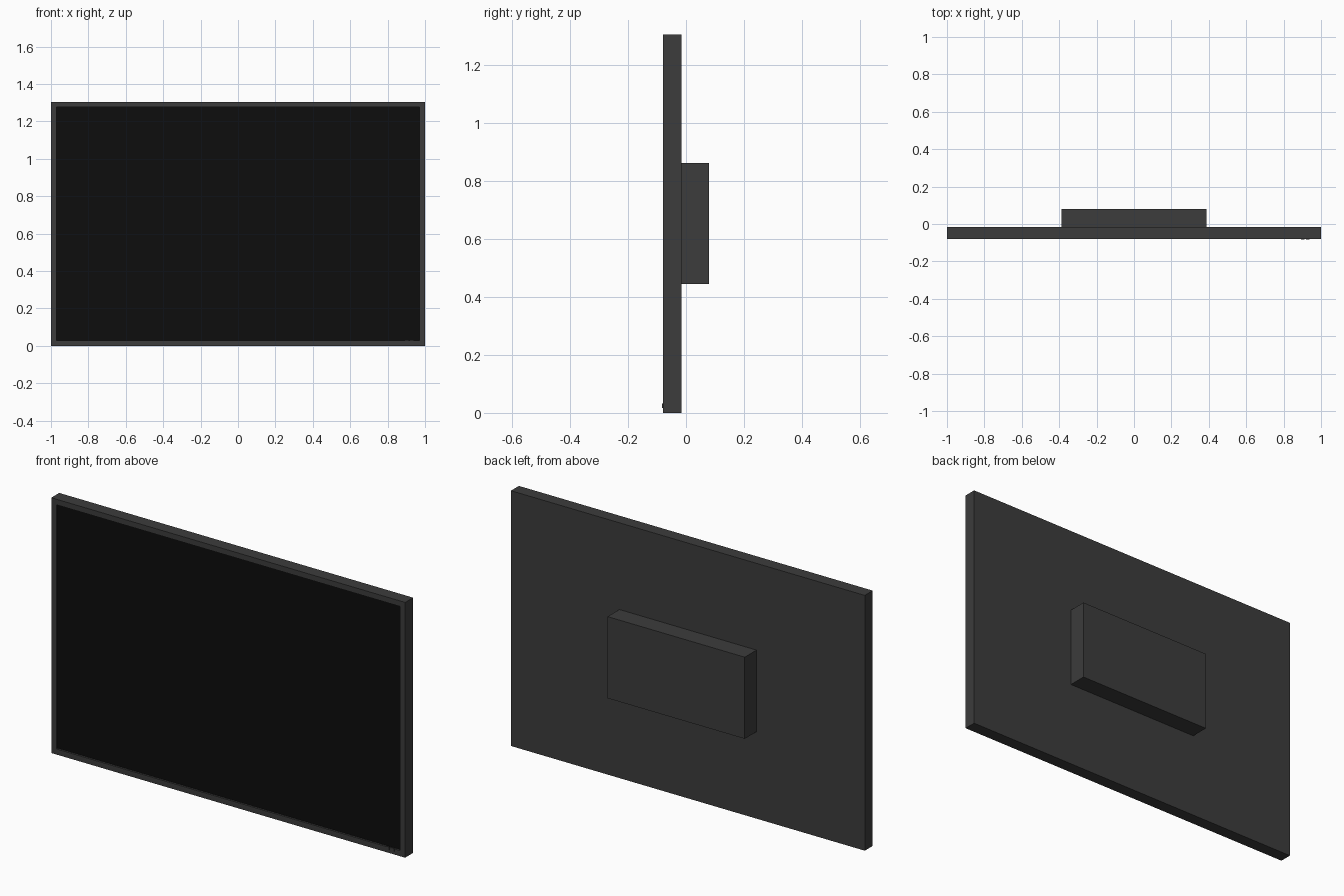
import bpy, bmesh
from mathutils import Matrix, Vector

if "Cube" in bpy.data.objects:
    bpy.data.objects.remove(bpy.data.objects["Cube"])


def material(name, v):
    m = bpy.data.materials.new(name)
    m.diffuse_color = (v, v, v, 1)
    m.use_nodes = True
    m.node_tree.nodes["Principled BSDF"].inputs["Base Color"].default_value = m.diffuse_color
    return m


casing = material("charcoal plastic", 0.045)
glass = material("black glass", 0.004)


def new_object(name, bm, *mats):
    me = bpy.data.meshes.new(name)
    bm.to_mesh(me)
    bm.free()
    for m in mats:
        me.materials.append(m)
    ob = bpy.data.objects.new(name, me)
    bpy.context.collection.objects.link(ob)
    return ob


def box(lo, hi):
    lo, hi = Vector(lo), Vector(hi)
    bm = bmesh.new()
    bmesh.ops.create_cube(bm, size=1, matrix=Matrix.Translation((lo + hi) / 2)
                          @ Matrix.Diagonal((*(hi - lo), 1)))
    return bm


FRONT, BACK, TOP = -0.079, -0.015, 1.304

# Panel: front face inset for the bezel, then sunk to form the screen
bm = box((-1, FRONT, 0), (1, BACK, TOP))
bm.normal_update()
screen = min(bm.faces, key=lambda f: f.normal.y)
bmesh.ops.inset_region(bm, faces=[screen], thickness=0.04)
walls = bmesh.ops.inset_region(bm, faces=[screen], thickness=0, depth=-0.01)
screen.material_index = 1
new_object("display_panel", bm, casing, glass)

# Electronics housing on the back
new_object("rear_housing", box((-0.388, BACK, 0.444), (0.387, 0.08, 0.861)), casing)

# Two small buttons on the lower right bezel
for i, x in enumerate((0.902, 0.929)):
    new_object(f"button_{i + 1}",
               box((x - 0.01, FRONT - 0.003, 0.016), (x + 0.01, FRONT + 0.002, 0.032)),
               casing)
